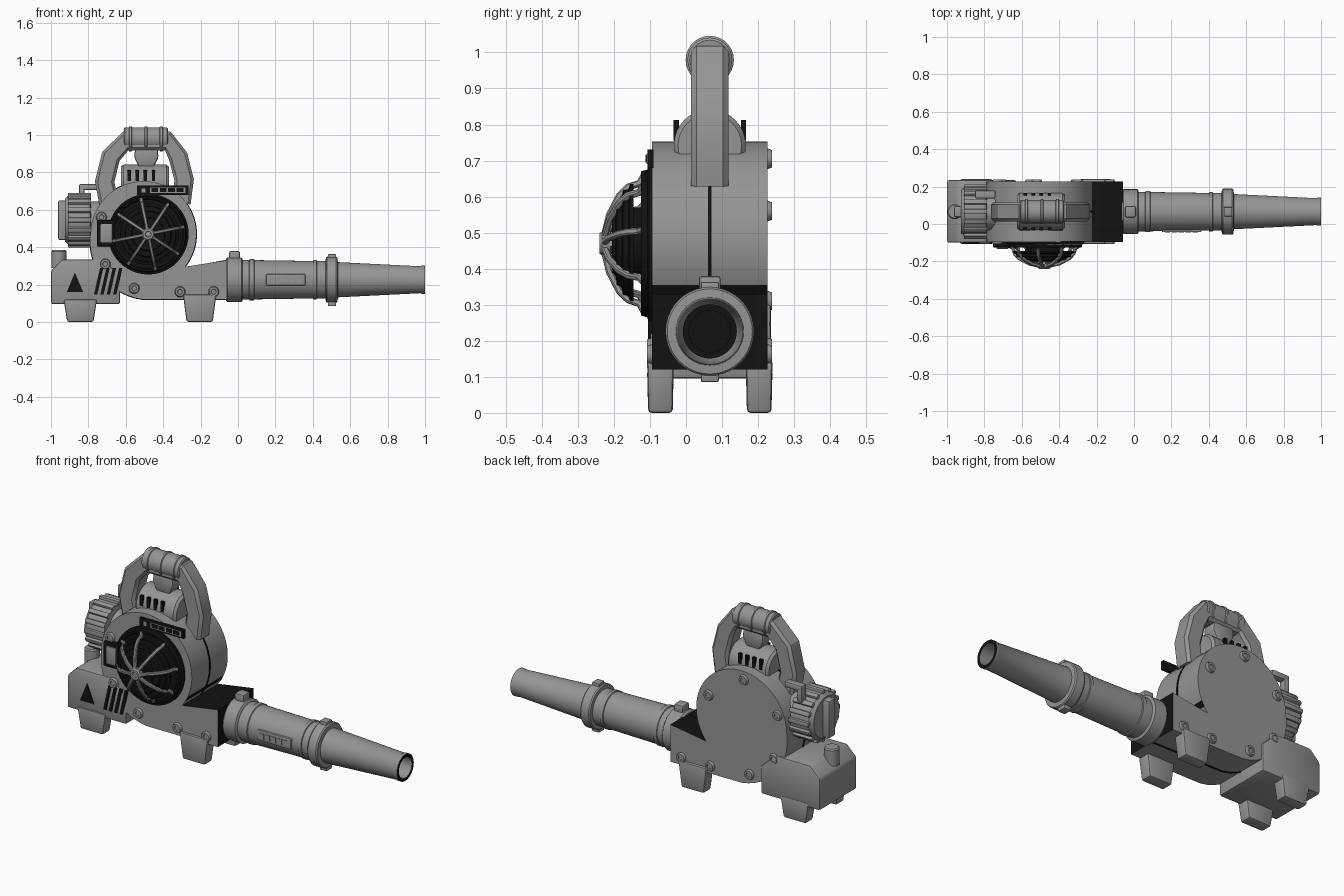
import bpy, bmesh, math
from mathutils import Matrix, Vector

cube = bpy.data.objects.get("Cube")
if cube:
    bpy.data.objects.remove(cube, do_unlink=True)


def material(name, value):
    m = bpy.data.materials.new(name)
    m.use_nodes = True
    col = (value, value, value, 1)
    m.diffuse_color = col
    m.node_tree.nodes["Principled BSDF"].inputs["Base Color"].default_value = col
    return m


GREY = material("mid grey", 0.3)
BLACK = material("soft black", 0.006)
CY = 0.066                                   # depth of the centre plane
ALONG_X = Matrix.Rotation(math.pi / 2, 4, 'Y')
TO_FRONT = Matrix.Rotation(math.pi / 2, 4, 'X')
TO_BACK = Matrix.Rotation(-math.pi / 2, 4, 'X')


def finish(name, bm, mats, matrix=Matrix(), angle=35):
    bm.transform(matrix)
    bmesh.ops.recalc_face_normals(bm, faces=bm.faces)
    me = bpy.data.meshes.new(name)
    bm.to_mesh(me)
    bm.free()
    for m in mats if isinstance(mats, list) else [mats]:
        me.materials.append(m)
    for p in me.polygons:
        p.use_smooth = True
    me.set_sharp_from_angle(angle=math.radians(angle))
    ob = bpy.data.objects.new(name, me)
    bpy.context.collection.objects.link(ob)
    return ob


def prism(name, pts, y0, y1, mat, bevel=0, matrix=Matrix()):
    """Outline in x and z, extruded in depth."""
    bm = bmesh.new()
    face = bm.faces.new([bm.verts.new((x, y0, z)) for x, z in pts])
    ext = bmesh.ops.extrude_face_region(bm, geom=[face])
    bmesh.ops.translate(bm, vec=(0, y1 - y0, 0),
                        verts=[v for v in ext["geom"] if isinstance(v, bmesh.types.BMVert)])
    bmesh.ops.recalc_face_normals(bm, faces=bm.faces)
    if bevel:
        bmesh.ops.bevel(bm, geom=bm.edges[:], offset=bevel, segments=2, profile=0.5, affect='EDGES')
    return finish(name, bm, mat, matrix)


def box(name, x0, x1, y0, y1, z0, z1, mat, bevel=0, matrix=Matrix()):
    return prism(name, [(x0, z0), (x1, z0), (x1, z1), (x0, z1)], y0, y1, mat, bevel, matrix)


def lathe(name, profile, mats, matrix, steps=40, rule=None):
    """Profile of (radius, height) spun about z, then placed by the matrix."""
    bm = bmesh.new()
    vs = [bm.verts.new((r, 0, h)) for r, h in profile]
    es = [bm.edges.new(pair) for pair in zip(vs, vs[1:])]
    bmesh.ops.spin(bm, geom=vs + es, cent=(0, 0, 0), axis=(0, 0, 1),
                   angle=2 * math.pi, steps=steps, use_duplicate=False)
    bmesh.ops.remove_doubles(bm, verts=bm.verts, dist=0.0002)
    if rule:
        for f in bm.faces:
            f.material_index = rule(f)
    return finish(name, bm, mats, matrix)


def sweep(name, path, half, chamfer, mat, matrix=Matrix()):
    """Octagonal section carried along a path in x and z."""
    bm = bmesh.new()
    a, b = half, half - chamfer
    section = [(a, -b), (a, b), (b, a), (-b, a), (-a, b), (-a, -b), (-b, -a), (b, -a)]
    rings = []
    for i, p in enumerate(path):
        q0, q1 = path[max(i - 1, 0)], path[min(i + 1, len(path) - 1)]
        t = Vector((q1[0] - q0[0], q1[1] - q0[1])).normalized()
        rings.append([bm.verts.new((p[0] - t.y * n, y, p[1] + t.x * n)) for n, y in section])
    for r, s in zip(rings, rings[1:]):
        for k in range(8):
            bm.faces.new((r[k], r[k - 1], s[k - 1], s[k]))
    bm.faces.new(rings[0])
    bm.faces.new(rings[-1])
    return finish(name, bm, mat, matrix, 30)


def at(x, y, z):
    return Matrix.Translation((x, y, z))


# Fan housing: spiral outline running into the outlet
def volute(grow):
    pts = []
    for deg in range(-38, 271, 7):
        r = 0.283 + grow + 0.067 * max(0, (deg - 180) / 90)
        a = math.radians(deg)
        pts.append((-0.505 + r * math.cos(a), 0.47 + r * math.sin(a)))
    return pts + [(-0.06 + grow, 0.12 - grow), (-0.06 + grow, 0.33 + grow)]


housing = prism("fan_housing", volute(0), -0.095, 0.226, [GREY, BLACK])
for p in housing.data.polygons:
    c, n = p.center, p.normal
    if abs(n.y) < 0.5 and c.x > -0.28 and c.z < 0.36 and n.z > -0.5:
        p.material_index = 1
prism("housing_seam", volute(0.003), CY - 0.005, CY + 0.005, BLACK)

# Housing screws, front and back
screw = [(0, 0.008), (0.012, 0.008), (0.014, 0.013), (0.024, 0.013), (0.029, 0), (0.029, -0.01)]
both = [(-0.31, 0.162), (-0.13, 0.162), (-0.555, 0.18), (-0.71, 0.31), (-0.73, 0.56)]
for x, z in both:
    lathe("front_screw", screw, GREY, at(x, -0.095, z) @ TO_FRONT, 16)
for x, z in both + [(-0.52, 0.705), (-0.3, 0.56)]:
    lathe("back_screw", screw, GREY, at(x, 0.226, z) @ TO_BACK, 16)

# Air intake: base ring, stepped dome and spoked guard
FAN = at(-0.48, -0.095, 0.47) @ TO_FRONT
lathe("intake_base", [(0, 0.025), (0.185, 0.025), (0.19, 0.03), (0.2, 0.03), (0.205, 0.012),
                      (0.216, 0.01), (0.216, -0.005)], BLACK, FAN, 48)
lathe("intake_dome", [(0.1, 0.02), (0.1, 0.05), (0.165, 0.05), (0.165, 0.06), (0.15, 0.065), (0.148, 0.08),
                      (0.125, 0.083), (0.12, 0.097), (0.09, 0.1), (0.085, 0.11), (0, 0.112)],
      BLACK, FAN, 40)
for k in range(8):
    spin = FAN @ Matrix.Rotation(k * math.pi / 4 + 0.2, 4, 'Z')
    sweep("guard_spoke", [(0.192, 0.022), (0.17, 0.035), (0.16, 0.065), (0.135, 0.09), (0.08, 0.118), (0.02, 0.132)],
          0.009, 0.004, GREY, spin)
lathe("guard_hub", [(0, 0.135), (0.014, 0.135), (0.016, 0.145), (0.028, 0.145), (0.034, 0.138),
                    (0.034, 0.115), (0, 0.115)], GREY, FAN, 24)

# Indicator strip and side switch
box("indicator_strip", -0.54, -0.265, -0.107, -0.09, 0.68, 0.73, BLACK)
box("indicator_frame", -0.47, -0.28, -0.11, -0.106, 0.69, 0.72, GREY)
for k in range(4):
    x = -0.463 + k * 0.045
    box("indicator_cell", x, x + 0.036, -0.112, -0.109, 0.694, 0.716, BLACK)
box("indicator_lamp", -0.515, -0.495, -0.11, -0.106, 0.692, 0.715, GREY)
box("switch_frame", -0.755, -0.66, -0.125, -0.09, 0.405, 0.545, BLACK, 0.006)
box("switch_plate", -0.735, -0.672, -0.133, -0.12, 0.425, 0.525, GREY, 0.004)

# Engine cover with cooling slots
lathe("engine_cover", [(0, -0.625), (0.088, -0.625), (0.1, -0.612), (0.1, -0.383), (0.088, -0.37), (0, -0.37)],
      GREY, at(0, CY, 0.742) @ ALONG_X, 32)
for k in range(4):
    x = -0.59 + k * 0.043
    for y in (-0.035, 0.152):
        box("cooling_slot", x, x + 0.018, y, y + 0.015, 0.755, 0.812, BLACK)

# Carrying handle, grip and trigger
sweep("handle", [(-0.69, 0.635), (-0.713, 0.75), (-0.68, 0.885), (-0.6, 0.968), (-0.375, 0.968),
                 (-0.32, 0.885), (-0.288, 0.76), (-0.305, 0.635)], 0.052, 0.015, GREY, at(0, CY, 0))
grip = [(0, -0.61), (0.055, -0.61), (0.062, -0.605)]
for x in (-0.575, -0.492, -0.41):
    grip += [(0.062, x - 0.009), (0.067, x - 0.006), (0.067, x + 0.006), (0.062, x + 0.009)]
grip += [(0.062, -0.38), (0.055, -0.375), (0, -0.375)]
lathe("grip", grip, GREY, at(0, CY, 0.979) @ ALONG_X, 28)
prism("trigger", [(-0.53, 0.83), (-0.45, 0.83), (-0.425, 0.88), (-0.43, 0.93), (-0.55, 0.93), (-0.555, 0.88)],
      CY - 0.04, CY + 0.04, GREY, 0.01)

# Ribbed starter drum with turning bar
lathe("starter_drum", [(0, -0.925), (0.115, -0.925), (0.132, -0.905), (0.132, -0.79), (0.1, -0.785),
                       (0.1, -0.74), (0, -0.74)], GREY, at(0, CY, 0.545) @ ALONG_X, 40)
for k in range(16):
    box("drum_rib", -0.91, -0.785, -0.013, 0.013, 0.12, 0.146, GREY, 0.005,
        at(0, CY, 0.545) @ Matrix.Rotation(k * math.pi / 8, 4, 'X'))
box("starter_bar", -0.962, -0.91, CY - 0.03, CY + 0.03, 0.438, 0.65, GREY, 0.01)
box("plug_lead", -0.85, -0.74, 0.137, 0.18, 0.705, 0.738, GREY, 0.008)
box("plug_cap", -0.85, -0.82, 0.137, 0.18, 0.64, 0.73, GREY, 0.008)

# Fuel tank with warning marks
prism("fuel_tank", [(-1, 0.095), (-0.63, 0.095), (-0.63, 0.25), (-0.72, 0.335), (-0.94, 0.335), (-1, 0.275)],
      -0.1, 0.236, GREY, 0.012)
lathe("tank_cap", [(0, 0.385), (0.034, 0.385), (0.04, 0.378), (0.04, 0.29), (0, 0.29)],
      GREY, at(-0.958, CY, 0), 20)
prism("warning_triangle", [(-0.915, 0.16), (-0.828, 0.16), (-0.872, 0.265)], -0.105, -0.098, BLACK)
for k in range(4):
    x = -0.77 + k * 0.034
    prism("warning_stripe", [(x, 0.148), (x + 0.018, 0.148), (x + 0.05, 0.288), (x + 0.032, 0.288)],
          -0.105, -0.09, BLACK)

# Feet, tapered downward
for x, top in ((-0.843, 0.12), (-0.205, 0.148)):
    for y in (-0.071, 0.203):
        bm = bmesh.new()
        bmesh.ops.create_cube(bm, size=1)
        for v in bm.verts:
            low = v.co.z < 0
            v.co = (x + v.co.x * (0.14 if low else 0.178), y + v.co.y * (0.068 if low else 0.074), 0 if low else top)
        bmesh.ops.bevel(bm, geom=bm.edges[:], offset=0.01, segments=2, profile=0.5, affect='EDGES')
        finish("foot", bm, GREY)

# Blower tube, turned in one piece with a hollow dark-rimmed tip
TUBE = at(0, CY, 0.226) @ ALONG_X
lathe("blower_tube", [(0, -0.065), (0.112, -0.065), (0.12, -0.055), (0.12, 0.018), (0.112, 0.024), (0.106, 0.025),
                      (0.106, 0.06), (0.11, 0.062), (0.11, 0.085), (0.105, 0.088), (0.1, 0.4), (0.105, 0.402),
                      (0.105, 0.42), (0.1, 0.422), (0.1, 0.468), (0.118, 0.47), (0.123, 0.477), (0.123, 0.525),
                      (0.118, 0.532), (0.094, 0.534), (0.072, 0.975), (0.075, 0.98), (0.075, 1.0),
                      (0.058, 1.0), (0.062, 0.88), (0, 0.88)], [GREY, BLACK], TUBE, 40,
      lambda f: int(f.calc_center_median().z > 0.995 or (abs(f.normal.z) > 0.9 and 0.87 < f.calc_center_median().z < 0.89)))
box("collar_latch", -0.047, 0.01, CY - 0.03, CY + 0.03, 0.33, 0.38, GREY, 0.008)
for z in (0.085, 0.335):
    box("tube_clip", 0.48, 0.525, CY - 0.025, CY + 0.025, z, z + 0.028, GREY, 0.005)

# Rating plate on the tube
box("rating_plate", 0.15, 0.36, -0.043, 0.0, 0.196, 0.256, GREY, 0.004)
for k in range(5):
    x = 0.165 + k * 0.037
    box("rating_bar", x, x + 0.028, -0.046, -0.04, 0.21, 0.242, GREY)
